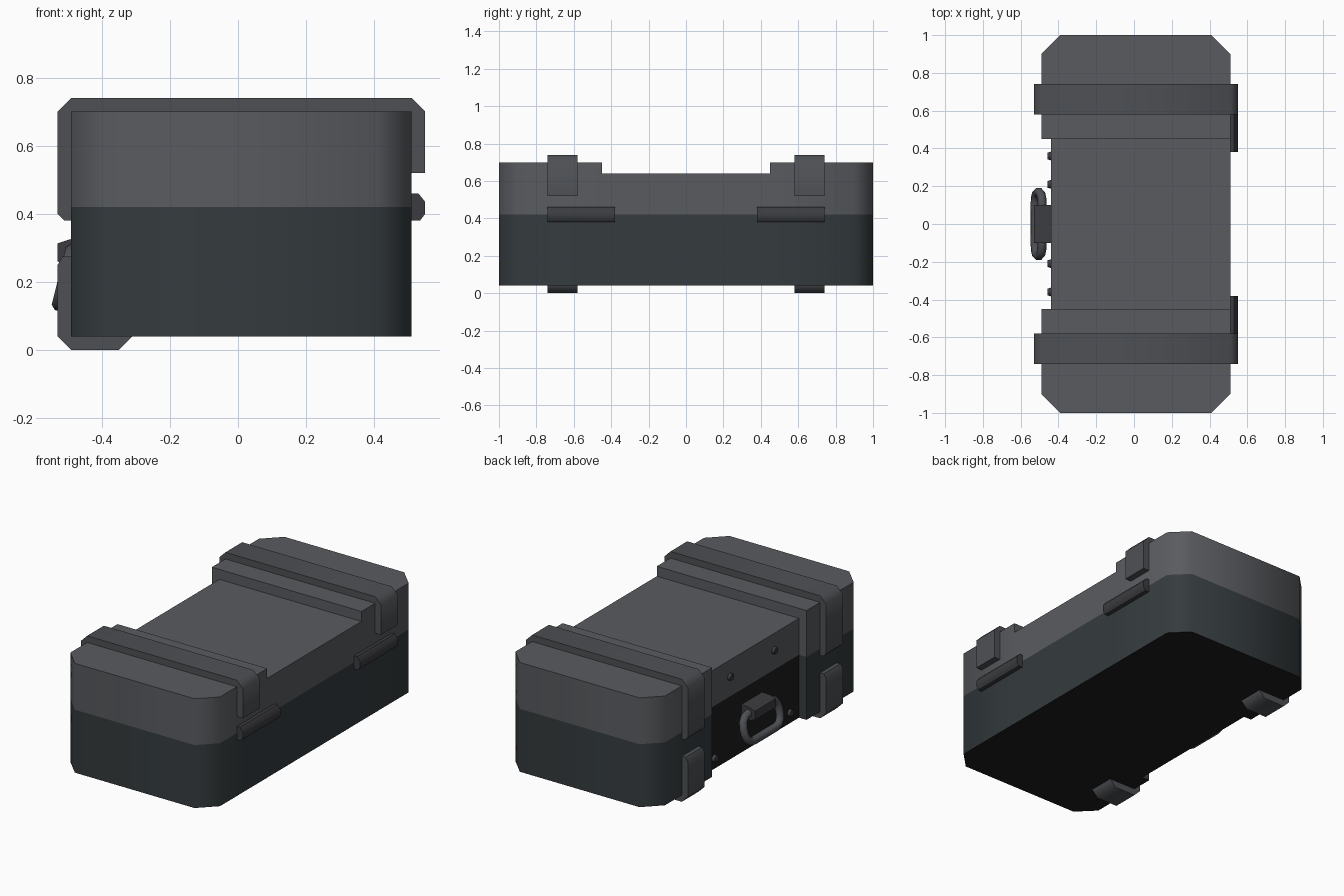
import bpy, bmesh, math
from mathutils import Vector

if "Cube" in bpy.data.objects:
    bpy.data.objects.remove(bpy.data.objects["Cube"])


def mat(name, r, g, b):
    m = bpy.data.materials.new(name)
    m.diffuse_color = (r, g, b, 1)
    m.use_nodes = True
    m.node_tree.nodes["Principled BSDF"].inputs["Base Color"].default_value = m.diffuse_color
    return m


LID = mat("lid_grey", 0.10, 0.105, 0.115)
BASE = mat("base_slate", 0.035, 0.044, 0.048)
PANEL = mat("panel_black", 0.012, 0.012, 0.013)
STRAP = mat("strap_grey", 0.075, 0.08, 0.088)
METAL = mat("fitting_grey", 0.045, 0.046, 0.052)


def finish(name, bm, *mats, angle=50):
    bmesh.ops.recalc_face_normals(bm, faces=bm.faces)
    me = bpy.data.meshes.new(name)
    bm.to_mesh(me)
    bm.free()
    ob = bpy.data.objects.new(name, me)
    bpy.context.collection.objects.link(ob)
    for m in mats:
        me.materials.append(m)
    smooth(ob, angle)
    return ob


def smooth(ob, angle):
    bpy.ops.object.select_all(action='DESELECT')
    ob.select_set(True)
    bpy.context.view_layer.objects.active = ob
    bpy.ops.object.shade_smooth_by_angle(angle=math.radians(angle))


def extrude_xz(name, profile, y0, y1, m):
    """Solid with an x-z outline running from y0 to y1."""
    bm = bmesh.new()
    a = [bm.verts.new((x, y0, z)) for x, z in profile]
    b = [bm.verts.new((x, y1, z)) for x, z in profile]
    bm.faces.new(a)
    bm.faces.new(b)
    n = len(a)
    for i in range(n):
        j = (i + 1) % n
        bm.faces.new((a[i], a[j], b[j], b[i]))
    return finish(name, bm, m)


# Case body: stacked prisms whose shared walls cancel out
end_back = [(-0.49, 0.45), (-0.44, 0.45), (0.51, 0.45), (0.51, 0.90),
            (0.41, 1.0), (-0.39, 1.0), (-0.49, 0.90)]
end_front = [(x, -y) for x, y in end_back]
middle = [(-0.44, -0.45), (0.51, -0.45), (0.51, 0.45), (-0.44, 0.45)]
cells = [(p, z0, z1) for p in (end_back, middle, end_front)
         for z0, z1 in ((0.04, 0.42), (0.42, 0.64))]
cells += [(end_back, 0.64, 0.70), (end_front, 0.64, 0.70)]

walls = {}
for plan, z0, z1 in cells:
    polys = [[(x, y, z) for x, y in plan] for z in (z0, z1)]
    for (ax, ay), (bx, by) in zip(plan, plan[1:] + plan[:1]):
        polys.append([(ax, ay, z0), (bx, by, z0), (bx, by, z1), (ax, ay, z1)])
    for p in polys:
        key = frozenset(p)
        if key in walls:
            del walls[key]
        else:
            walls[key] = p

bm = bmesh.new()
verts = {}
for poly in walls.values():
    f = bm.faces.new([verts.setdefault(c, None) or verts.update({c: bm.verts.new(c)}) or verts[c]
                      for c in poly])
    c = f.calc_center_median()
    recessed = all(abs(v.co.x + 0.44) < 1e-4 for v in f.verts)
    if c.z < 0.42:
        f.material_index = 2 if recessed or c.z < 0.05 else 1
finish("case_body", bm, LID, BASE, PANEL)

# Outlines of the strap, latch bar and foot
strap = [(-0.48, 0.38), (-0.51, 0.38), (-0.53, 0.40), (-0.53, 0.70), (-0.49, 0.74),
         (0.51, 0.74), (0.55, 0.70), (0.55, 0.52), (0.50, 0.52), (0.50, 0.69), (-0.48, 0.69)]
latch = [(0.50, 0.38), (0.535, 0.38), (0.55, 0.40), (0.55, 0.435), (0.53, 0.46), (0.50, 0.46)]
foot = [(-0.49, 0.0), (-0.35, 0.0), (-0.31, 0.04), (-0.31, 0.05), (-0.48, 0.05),
        (-0.48, 0.275), (-0.515, 0.275), (-0.53, 0.25), (-0.53, 0.04)]
for side, s in (("back", 1), ("front", -1)):
    extrude_xz("strap_" + side, strap, s * 0.58, s * 0.74, STRAP)
    extrude_xz("latch_bar_" + side, latch, s * 0.38, s * 0.74, METAL)
    extrude_xz("foot_" + side, foot, s * 0.58, s * 0.74, STRAP)

# Handle mount on the recessed panel
extrude_xz("handle_mount", [(-0.43, 0.33), (-0.495, 0.325), (-0.53, 0.313), (-0.53, 0.26),
                            (-0.50, 0.25), (-0.43, 0.25)], -0.1, 0.1, METAL)

# Handle ring: rounded rectangle swept with an eight-sided section
bm = bmesh.new()
hy, hz, r = 0.168, 0.078, 0.06
rings = []
for k, (sy, sz) in enumerate(((1, 1), (-1, 1), (-1, -1), (1, -1))):
    for i in range(4):
        a = math.radians(90 * k + 30 * i)
        out = Vector((0, math.cos(a), math.sin(a)))
        p = Vector((0, sy * (hy - r), sz * (hz - r))) + out * r
        ring = []
        for j in range(8):
            t = math.radians(22.5 + 45 * j)
            ring.append(bm.verts.new(p + 0.024 * (out * math.cos(t) + Vector((1, 0, 0)) * math.sin(t))))
        rings.append(ring)
for i, ra in enumerate(rings):
    rb = rings[(i + 1) % len(rings)]
    for j in range(8):
        bm.faces.new((ra[j], ra[(j + 1) % 8], rb[(j + 1) % 8], rb[j]))
handle = finish("handle_ring", bm, STRAP)
handle.location = (-0.505, 0, 0.212)
handle.rotation_euler.y = 0.24

# Panel screws
for y, z in ((0.21, 0.54), (-0.21, 0.54), (0.36, 0.105), (-0.36, 0.105)):
    bpy.ops.mesh.primitive_cone_add(vertices=10, radius1=0.025, radius2=0.018, depth=0.025,
                                    location=(-0.4445, y, z), rotation=(0, -math.pi / 2, 0))
    screw = bpy.context.object
    screw.name = "panel_screw"
    screw.data.materials.append(METAL)
    smooth(screw, 40)
